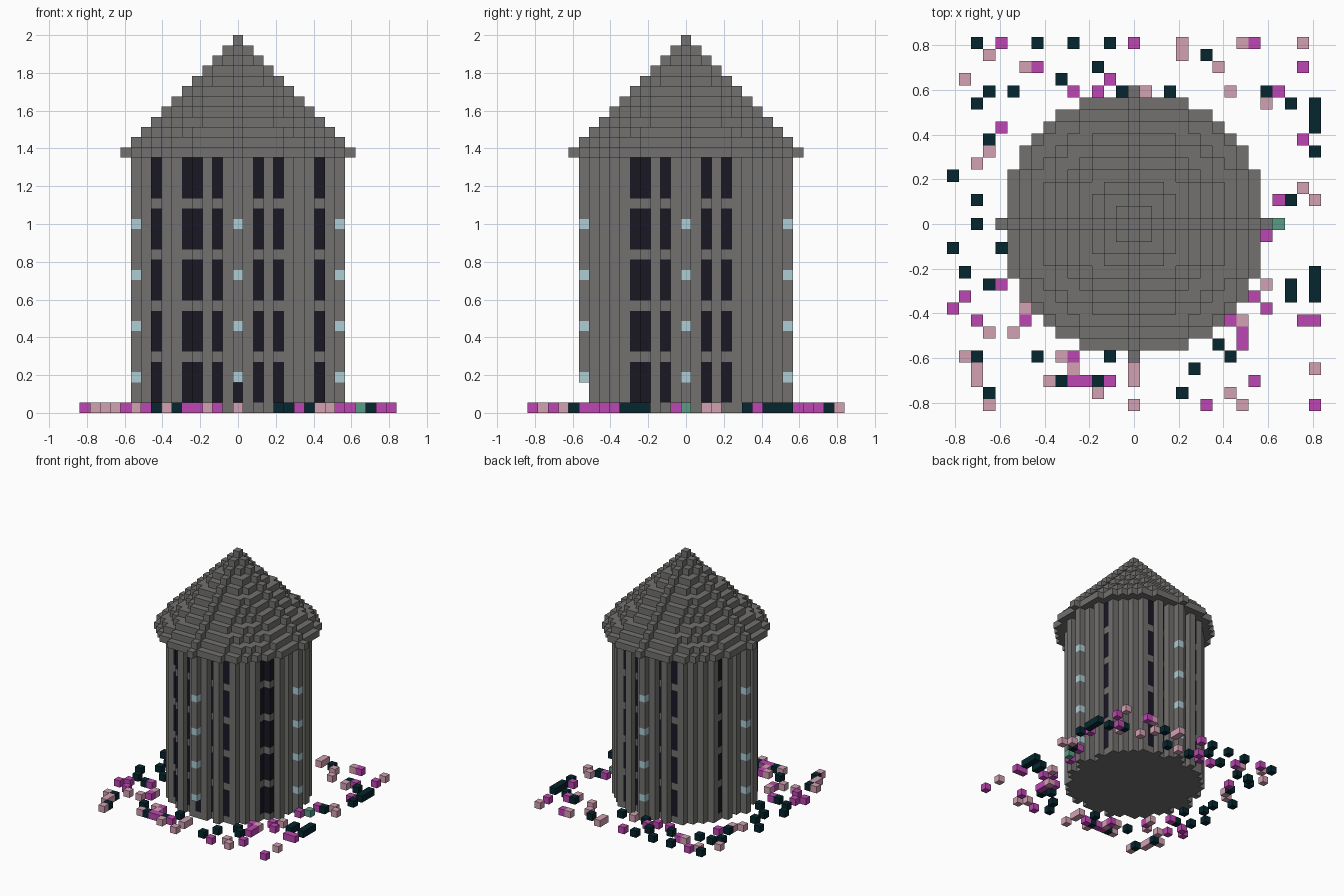
import bpy
import bmesh
import math
from mathutils import Vector

CELL = 2 / 37
BODY_LAYERS = 25
ROOF_RADIUS = 11

cube = bpy.data.objects.get("Cube")
if cube:
    bpy.data.objects.remove(cube, do_unlink=True)


def material(name, *srgb):
    rgb = [((c / 255 + 0.055) / 1.055) ** 2.4 for c in srgb]
    mat = bpy.data.materials.new(name)
    mat.use_nodes = True
    mat.diffuse_color = (*rgb, 1)
    mat.node_tree.nodes["Principled BSDF"].inputs["Base Color"].default_value = (*rgb, 1)
    return mat


stone = material("stone grey", 114, 113, 111)
dark = material("window dark", 25, 24, 36)
glass = material("lantern blue", 174, 206, 213)
magenta = material("flower magenta", 190, 70, 178)
pink = material("flower pink", 212, 161, 178)
teal = material("leaf dark teal", 4, 38, 46)
green = material("leaf green", 88, 158, 134)


def disk(radius):
    span = range(-radius, radius + 1)
    return {(x, y) for x in span for y in span if x * x + y * y <= radius * radius}


def stack(plan, layers):
    return {(x, y, k) for x, y in plan for k in layers}


parts = []

# Core: dark rooms split by stone floors
core = disk(9)
floors = range(0, BODY_LAYERS, 5)
rooms = [k for k in range(BODY_LAYERS) if k not in floors]
parts.append(("floor_slabs", stack(core, floors), stone))
parts.append(("dark_rooms", stack(core, rooms), dark))

# Outer wall: pillars every ten degrees, with the gaps left as windows
pillars = set()
for step in range(36):
    a = math.radians(step * 10)
    pillars.add(tuple(int(10 * c + math.copysign(1e-6, c)) for c in (math.cos(a), math.sin(a))))
pillars -= {(8, -5), (-8, -5), (-5, -8)}
wall = stack(pillars - core, range(BODY_LAYERS))
doorway = stack({(0, -10)}, range(3))
lanterns = stack({(10, 0), (-10, 0), (0, 10), (0, -10)}, range(3, 20, 5))
parts.append(("wall_pillars", wall - doorway - lanterns, stone))
parts.append(("wall_lanterns", lanterns, glass))

# Stepped conical roof
roof = set()
for i in range(ROOF_RADIUS + 1):
    roof |= stack(disk(ROOF_RADIUS - i), [BODY_LAYERS + i])
parts.append(("stepped_roof", roof, stone))


# Garden: loose plants around the tower, given row by row from the back
def plant(name, mat, rows):
    parts.append((name, {(x, y, 0) for y, columns in rows.items() for x in columns}, mat))


plant("magenta_flowers", magenta, {
    15: [-11, 0, 10], 13: [-8, 14], 12: [-2], 11: [-5, -3, 12], 8: [-11], 7: [14],
    2: [12], -1: [11], -5: [-11], -6: [-14, 10], -7: [-15, 11],
    -8: [-13, -9, 8, 14, 15], -9: [9], -10: [9], -11: [-5],
    -13: [-5, -4, -2, 10], -15: [6, 15]})
plant("pink_flowers", pink, {
    15: [4, 9, 14], 14: [-12, 4], 13: [-9, 7], 12: [-14], 11: [1, 8], 10: [11],
    6: [-12], 5: [-13], 3: [14], 2: [15], -5: [11], -7: [-9], -8: [9],
    -9: [-12, -10], -11: [-14, -6], -12: [-13, -5, 0, 15], -13: [-13, -7, 0],
    -14: [-3, 8], -15: [-12, 0, 9]})
plant("teal_bushes", teal, {
    15: [-13, -8, -5, -2], 14: [6], 13: [-3], 12: [-6], 11: [-12, -10, -1, 3, 11],
    10: [-13, 13, 15], 9: [15], 8: [15], 7: [-12], 6: [15], 4: [-15],
    2: [-13, 13], 0: [-13], -2: [-15, -11], -4: [-14, 15], -5: [-12, 13, 15],
    -6: [13, 15], -10: [7], -11: [-13, -8, -2, 8], -12: [5],
    -13: [-6, -3], -14: [-12, 4]})
plant("green_bush", green, {0: [12]})

# Turn each part's cells into a mesh, keeping only the exposed faces
filled = set().union(*(cells for _, cells, _ in parts))
AXES = [Vector(v) for v in ((1, 0, 0), (0, 1, 0), (0, 0, 1))]


def build(name, cells, mat):
    bm = bmesh.new()
    for cell in sorted(cells):
        centre = Vector(cell) + Vector((0, 0, 0.5))
        for i in range(3):
            for sign in (1, -1):
                n = AXES[i] * sign
                if tuple(int(c) for c in Vector(cell) + n) in filled:
                    continue
                u, v = AXES[(i + 1) % 3] * sign, AXES[(i + 2) % 3]
                corners = (-u - v, u - v, u + v, v - u)
                bm.faces.new([bm.verts.new((centre + (n + c) / 2) * CELL) for c in corners])
    bmesh.ops.remove_doubles(bm, verts=bm.verts, dist=CELL / 100)
    mesh = bpy.data.meshes.new(name)
    bm.to_mesh(mesh)
    bm.free()
    mesh.materials.append(mat)
    bpy.context.collection.objects.link(bpy.data.objects.new(name, mesh))


for part in parts:
    build(*part)
